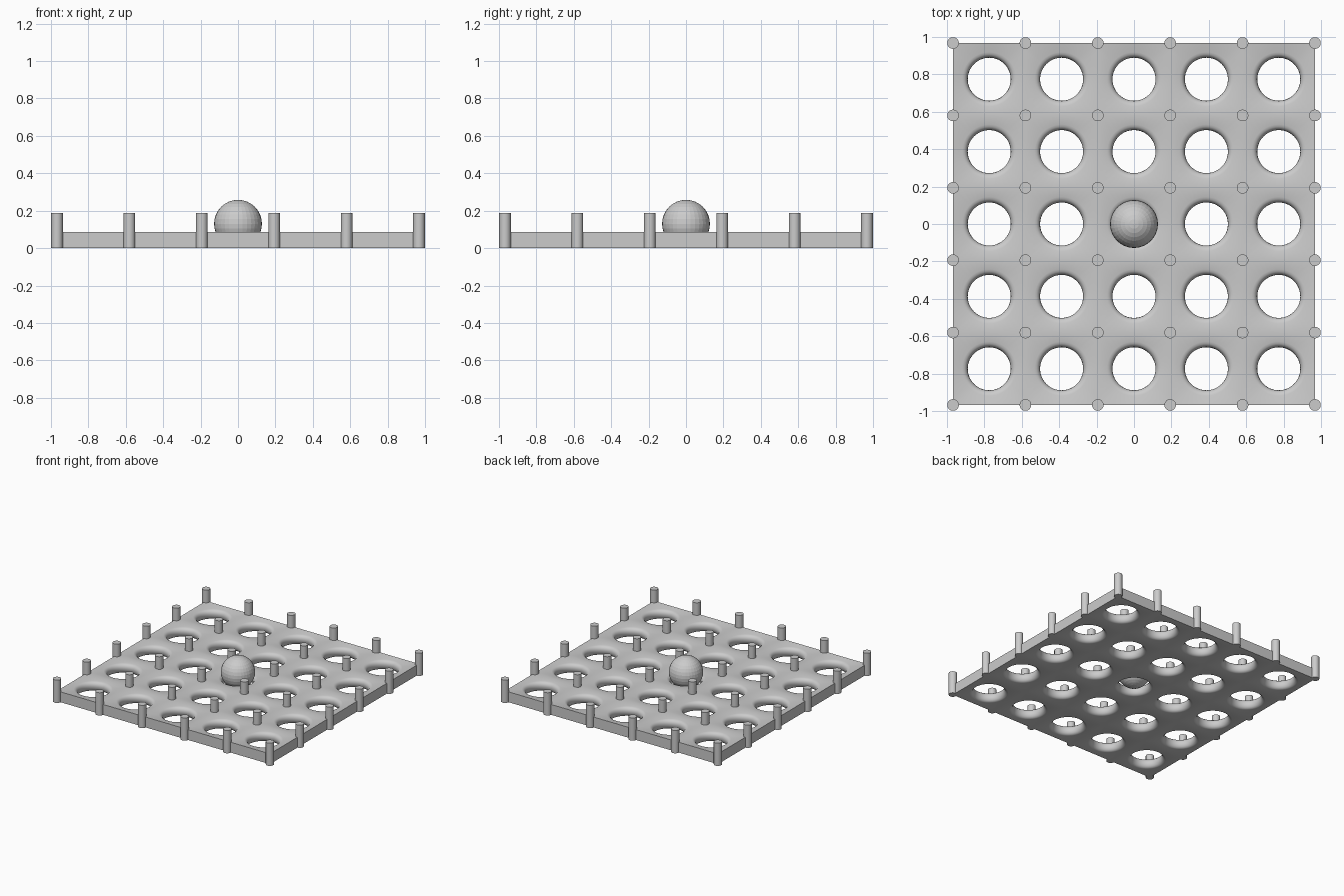
import bpy, bmesh
from math import sin, cos, pi

cube = bpy.data.objects.get("Cube")
if cube:
    bpy.data.objects.remove(cube, do_unlink=True)

COUNT = 5
PITCH = 0.387
HALF = COUNT * PITCH / 2
THICK = 0.085
NECK, LIP, DIP = 0.115, 0.03, 0.008

grey = bpy.data.materials.new("light grey")
grey.use_nodes = True
grey.diffuse_color = (0.6, 0.6, 0.6, 1)
grey.node_tree.nodes["Principled BSDF"].inputs["Base Color"].default_value = (0.6, 0.6, 0.6, 1)


def finish(bm, name):
    mesh = bpy.data.meshes.new(name)
    bmesh.ops.recalc_face_normals(bm, faces=bm.faces)
    bm.to_mesh(mesh)
    bm.free()
    mesh.materials.append(grey)
    obj = bpy.data.objects.new(name, mesh)
    bpy.context.collection.objects.link(obj)
    return obj


def smooth(obj, angle):
    bpy.ops.object.select_all(action='DESELECT')
    obj.select_set(True)
    bpy.context.view_layer.objects.active = obj
    bpy.ops.object.shade_smooth_by_angle(angle=angle)


def tile(bm, cx, cy, sides=48, steps=8):
    """Square cell dished towards a round hole with a rounded lip."""
    def ring(radius, z, square=False):
        verts = []
        for i in range(sides):
            a = 2 * pi * i / sides
            c, s = cos(a), sin(a)
            r = PITCH / 2 / max(abs(c), abs(s)) if square else radius
            verts.append(bm.verts.new((cx + r * c, cy + r * s, z)))
        return verts

    rings = [ring(0, THICK, True)]
    for k in range(steps + 1):
        a = pi * k / steps
        z = THICK / 2 + (THICK / 2 - DIP * (k < steps / 2)) * cos(a)
        rings.append(ring(NECK + LIP * (1 - sin(a)), z))
    rings.append(ring(0, 0, True))
    for lower, upper in zip(rings, rings[1:]):
        for i in range(sides):
            j = (i + 1) % sides
            bm.faces.new((lower[i], lower[j], upper[j], upper[i]))
    # Outer walls only where the cell lies on the border of the board
    top, bottom = rings[0], rings[-1]
    for i in range(sides):
        j = (i + 1) % sides
        mid = (top[i].co + top[j].co) / 2
        if max(abs(mid.x), abs(mid.y)) > HALF - 0.001:
            bm.faces.new((top[i], bottom[i], bottom[j], top[j]))


# Perforated board
bm = bmesh.new()
for ix in range(COUNT):
    for iy in range(COUNT):
        tile(bm, (ix - 2) * PITCH, (iy - 2) * PITCH)
bmesh.ops.remove_doubles(bm, verts=bm.verts, dist=0.0005)
smooth(finish(bm, "board"), 0.6)

# Posts at every cell corner
bm = bmesh.new()
bmesh.ops.create_cone(bm, cap_ends=True, segments=32, radius1=0.031,
                      radius2=0.031, depth=0.187)
post = finish(bm, "post")
smooth(post, 0.6)
for ix in range(COUNT + 1):
    for iy in range(COUNT + 1):
        obj = post if ix == iy == 0 else post.copy()
        if obj is not post:
            bpy.context.collection.objects.link(obj)
        obj.location = (ix * PITCH - HALF, iy * PITCH - HALF, 0.187 / 2)

# Ball resting in the middle hole
bm = bmesh.new()
bmesh.ops.create_uvsphere(bm, u_segments=32, v_segments=16, radius=0.128)
finish(bm, "ball").location = (0, 0, 0.13)
